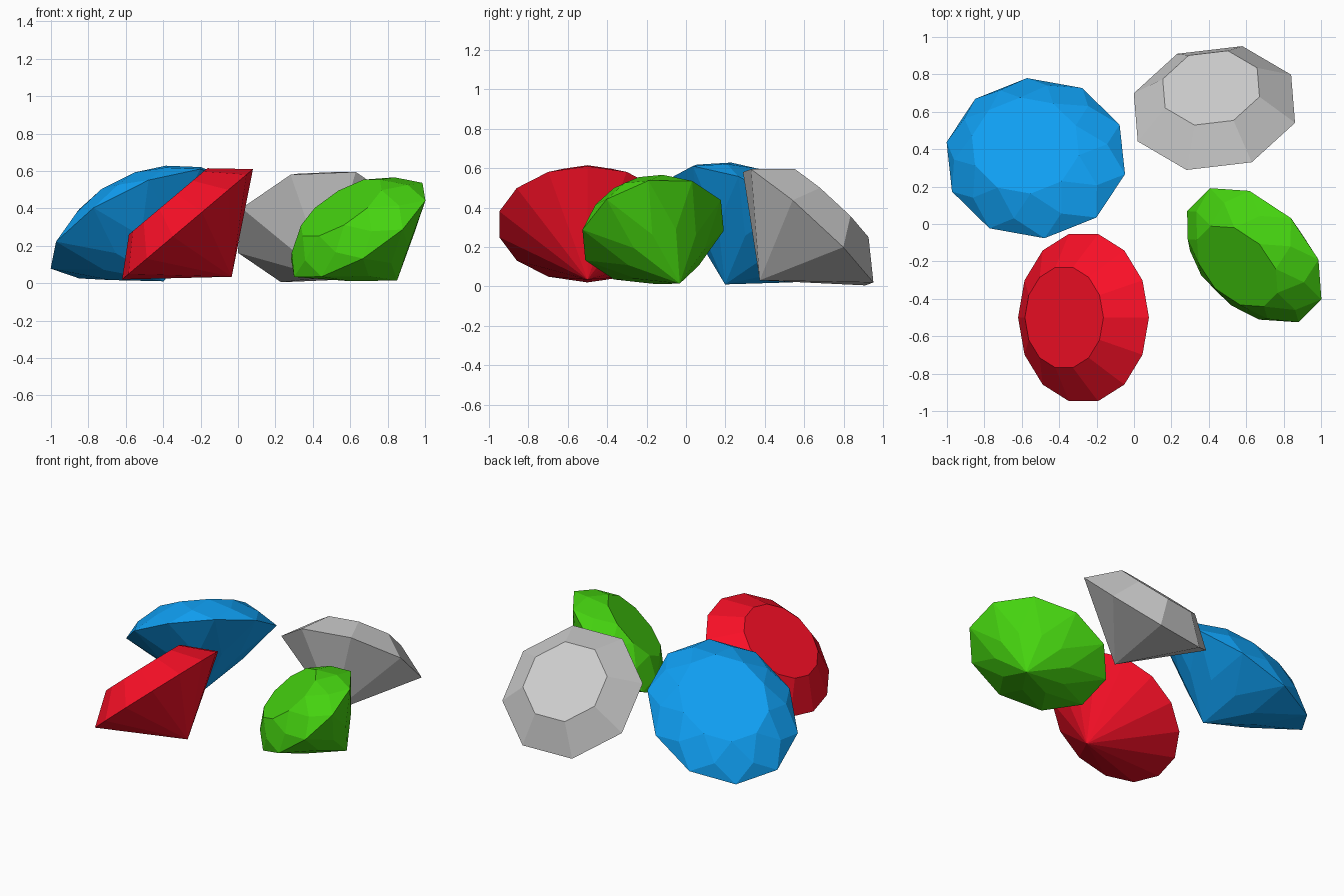
import bpy, bmesh
from math import sin, cos, pi
from mathutils import Vector

if "Cube" in bpy.data.objects:
    bpy.data.objects.remove(bpy.data.objects["Cube"])

CROWN, PAVILION, TABLE, SIZE = 0.35, 0.8, 0.6, 0.4587


def ring(bm, seg, radius, height, shift):
    """Ring of vertices in unit gem space; shift is a fraction of one segment."""
    step = 2 * pi / seg
    return [bm.verts.new((radius * cos((i + shift) * step),
                          radius * sin((i + shift) * step), height)) for i in range(seg)]


def simple_cut(bm, seg, shift):
    """Table, plain crown quads, girdle and a fan down to the tip."""
    tip = bm.verts.new((0, 0, -PAVILION))
    girdle = ring(bm, seg, 1, 0, shift)
    table = ring(bm, seg, TABLE, CROWN, shift)
    bm.faces.new(table)
    for i in range(seg):
        j = (i + 1) % seg
        bm.faces.new((girdle[i], girdle[j], table[j], table[i]))
        bm.faces.new((tip, girdle[j], girdle[i]))


def kite_cut(bm, seg, shift):
    """Kites and triangles on both crown and pavilion."""
    half = cos(pi / seg)
    tip = bm.verts.new((0, 0, -PAVILION))
    low = ring(bm, seg, 0.5 / half, -PAVILION / 2, shift + 0.5)
    girdle = ring(bm, seg, 1, 0, shift)
    mid = ring(bm, seg, (1 + TABLE) / 2 / half, CROWN / 2, shift + 0.5)
    table = ring(bm, seg, TABLE, CROWN, shift)
    bm.faces.new(table)
    for i in range(seg):
        j = (i + 1) % seg
        bm.faces.new((tip, low[j], girdle[j], low[i]))
        bm.faces.new((low[i], girdle[j], girdle[i]))
        bm.faces.new((girdle[i], girdle[j], mid[i]))
        bm.faces.new((girdle[j], mid[j], table[j], mid[i]))
        bm.faces.new((mid[i], table[j], table[i]))


def gem(name, cut, seg, shift, centre, axis_u, axis_v, color=None):
    """Build a gem and tip it so its girdle spans axis_u and axis_v."""
    bm = bmesh.new()
    cut(bm, seg, shift)
    c, u, v = Vector(centre), Vector(axis_u), Vector(axis_v)
    n = u.cross(v).normalized() * SIZE
    for vert in bm.verts:
        p = vert.co.copy()
        vert.co = c + u * p.x + v * p.y + n * p.z
    bmesh.ops.recalc_face_normals(bm, faces=bm.faces)
    mesh = bpy.data.meshes.new(name)
    bm.to_mesh(mesh)
    bm.free()
    obj = bpy.data.objects.new(name, mesh)
    bpy.context.collection.objects.link(obj)
    if color:
        mat = bpy.data.materials.new(name + "_colour")
        mat.diffuse_color = (*color, 1)
        mat.use_nodes = True
        mat.node_tree.nodes["Principled BSDF"].inputs["Base Color"].default_value = mat.diffuse_color
        mesh.materials.append(mat)


# Round gems with plain facets
gem("red_gem", simple_cut, 14, 0, (-0.27, -0.5, 0.315),
    (0.35, 0, 0.295), (0, 0.4587, 0), (0.95, 0.005, 0.02))
gem("grey_gem", simple_cut, 8, 0, (0.43, 0.62, 0.30),
    (0.431, -0.079, 0.137), (0.149, 0.331, -0.28))

# Oval gems with kite facets
gem("blue_gem", kite_cut, 10, 0.5, (-0.525, 0.352, 0.318),
    (0.421, -0.212, 0.28), (0.248, 0.375, -0.085), (0.005, 0.35, 0.9))
gem("green_gem", kite_cut, 10, 0, (0.643, -0.167, 0.285),
    (0.359, -0.236, 0.157), (0.09, 0.285, 0.212), (0.06, 0.65, 0.005))
